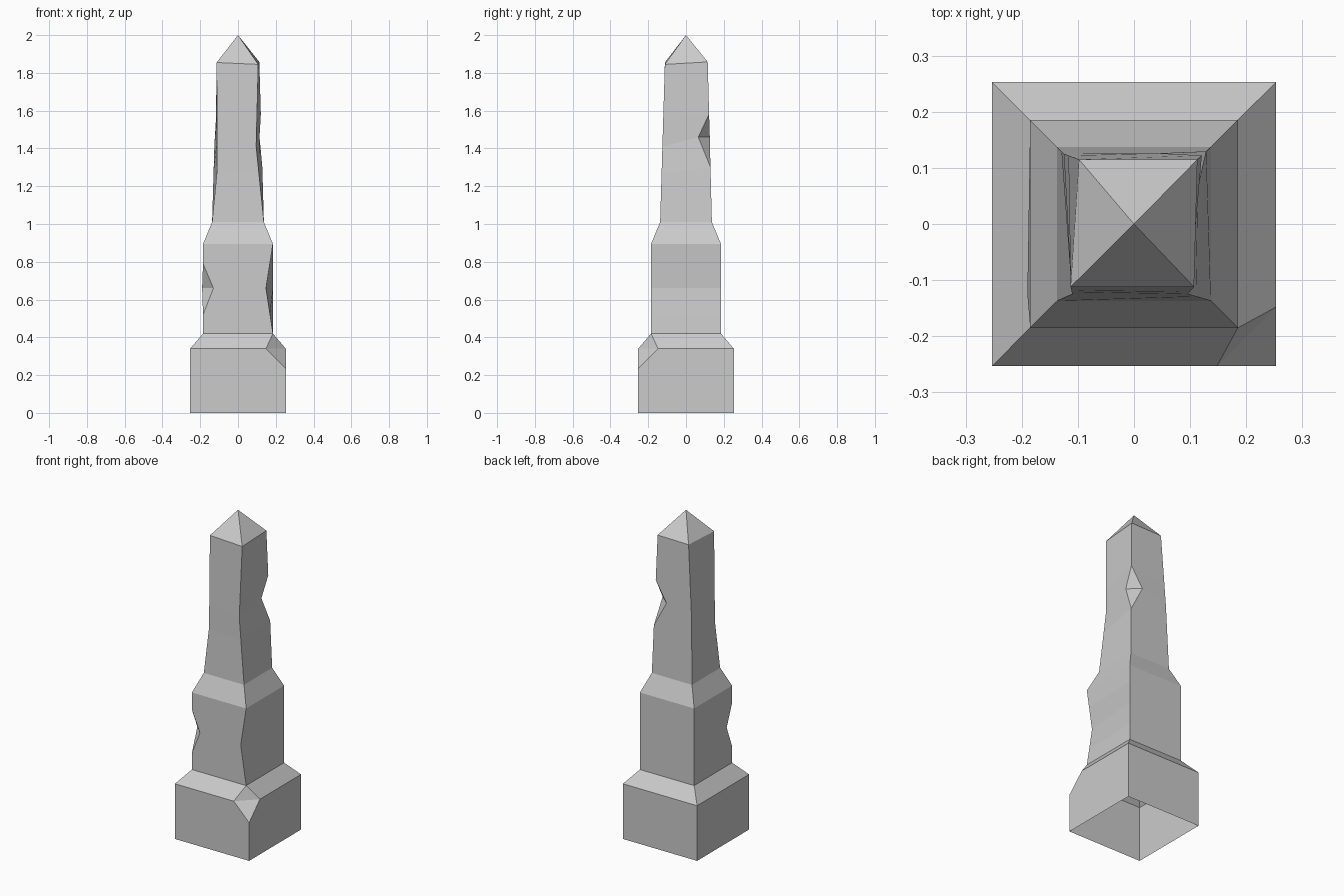
import bpy, bmesh
from mathutils import Vector

if "Cube" in bpy.data.objects:
    bpy.data.objects.remove(bpy.data.objects["Cube"])

stone = bpy.data.materials.new("grey_stone")
stone.use_nodes = True
grey = (0.6, 0.6, 0.6, 1)
stone.diffuse_color = grey
stone.node_tree.nodes["Principled BSDF"].inputs["Base Color"].default_value = grey

# Corner order, counter-clockwise from above
FL, FR, BR, BL = range(4)
SIGNS = [(-1, -1), (1, -1), (1, 1), (-1, 1)]


def corner(c, half, z):
    return Vector((SIGNS[c][0] * half, SIGNS[c][1] * half, z))


def fill(levels, keys):
    """Column of points, one per level, interpolated between key points."""
    known = sorted(keys)
    column = []
    for i, z in enumerate(levels):
        a = max(k for k in known if k <= i)
        b = min(k for k in known if k >= i)
        t = (z - levels[a]) / (levels[b] - levels[a]) if b > a else 0
        column.append(Vector(keys[a]).lerp(Vector(keys[b]), t))
    return column


def worn_block(name, levels, sizes, wear=(), chips=()):
    """Open square tower. sizes: level index -> half width.
    wear: (corner, level, point) moves a corner edge.
    chips: (corner, level, point on side before, point on side after)."""
    columns = []
    for c in range(4):
        keys = {k: corner(c, h, levels[k]) for k, h in sizes.items()}
        keys.update({k: p for w, k, p in wear if w == c})
        straight = fill(levels, keys)
        before, after = list(straight), list(straight)
        for w, k, p, q in chips:
            if w == c:
                before[k], after[k] = Vector(p), Vector(q)
        columns += [before, after]

    bm = bmesh.new()
    cache = {}

    def vert(p):
        key = tuple(round(v, 5) + 0.0 for v in p)
        if key not in cache:
            cache[key] = bm.verts.new(key)
        return cache[key]

    # Sides and chipped corners are strips between neighbouring columns
    for i, a in enumerate(columns):
        b = columns[(i + 1) % len(columns)]
        for k in range(len(levels) - 1):
            loop = [vert(p) for p in (a[k], b[k], b[k + 1], a[k + 1])]
            loop = list(dict.fromkeys(loop))
            if len(loop) > 2:
                bm.faces.new(loop)
    bmesh.ops.dissolve_limit(bm, angle_limit=0.005, verts=bm.verts, edges=bm.edges)

    mesh = bpy.data.meshes.new(name)
    bm.to_mesh(mesh)
    bm.free()
    mesh.materials.append(stone)
    obj = bpy.data.objects.new(name, mesh)
    bpy.context.collection.objects.link(obj)
    return obj


# Plinth with sloped top and one broken corner, open underneath
worn_block("plinth", [0, 0.235, 0.34, 0.42], {0: 0.253, 2: 0.253, 3: 0.185},
           chips=[(FR, 2, (0.148, -0.253, 0.34), (0.253, -0.148, 0.34))])

# Lower block with a notch and a worn edge
worn_block("lower_block", [0.42, 0.52, 0.66, 0.79, 0.895], {0: 0.185, 4: 0.185},
           wear=[(FR, 2, (0.148, -0.185, 0.66))],
           chips=[(FL, 2, (-0.19, -0.125, 0.66), (-0.13, -0.185, 0.66))])

# Sloped shoulder
worn_block("shoulder", [0.895, 1.01], {0: 0.185, 1: 0.137})

# Uneven top ring shared by shaft and cap
top = [(FL, (-0.113, -0.112, 1.855)), (FR, (0.107, -0.112, 1.845)),
       (BR, (0.113, 0.115, 1.858)), (BL, (-0.098, 0.115, 1.855))]

# Tapered shaft with worn edges and a notch
worn_block("shaft", [1.01, 1.3, 1.46, 1.58, 1.855], {0: 0.137, 4: 0.113},
           wear=[(c, 4, p) for c, p in top] + [
               (FL, 1, (-0.11, -0.125, 1.29)),
               (FR, 2, (0.096, -0.125, 1.41)),
               (BL, 2, (-0.125, 0.125, 1.42))],
           chips=[(BR, 2, (0.114, 0.065, 1.46), (0.045, 0.126, 1.46))])

# Pyramid cap
worn_block("cap", [1.855, 2.0], {0: 0.113, 1: 0}, wear=[(c, 0, p) for c, p in top])
